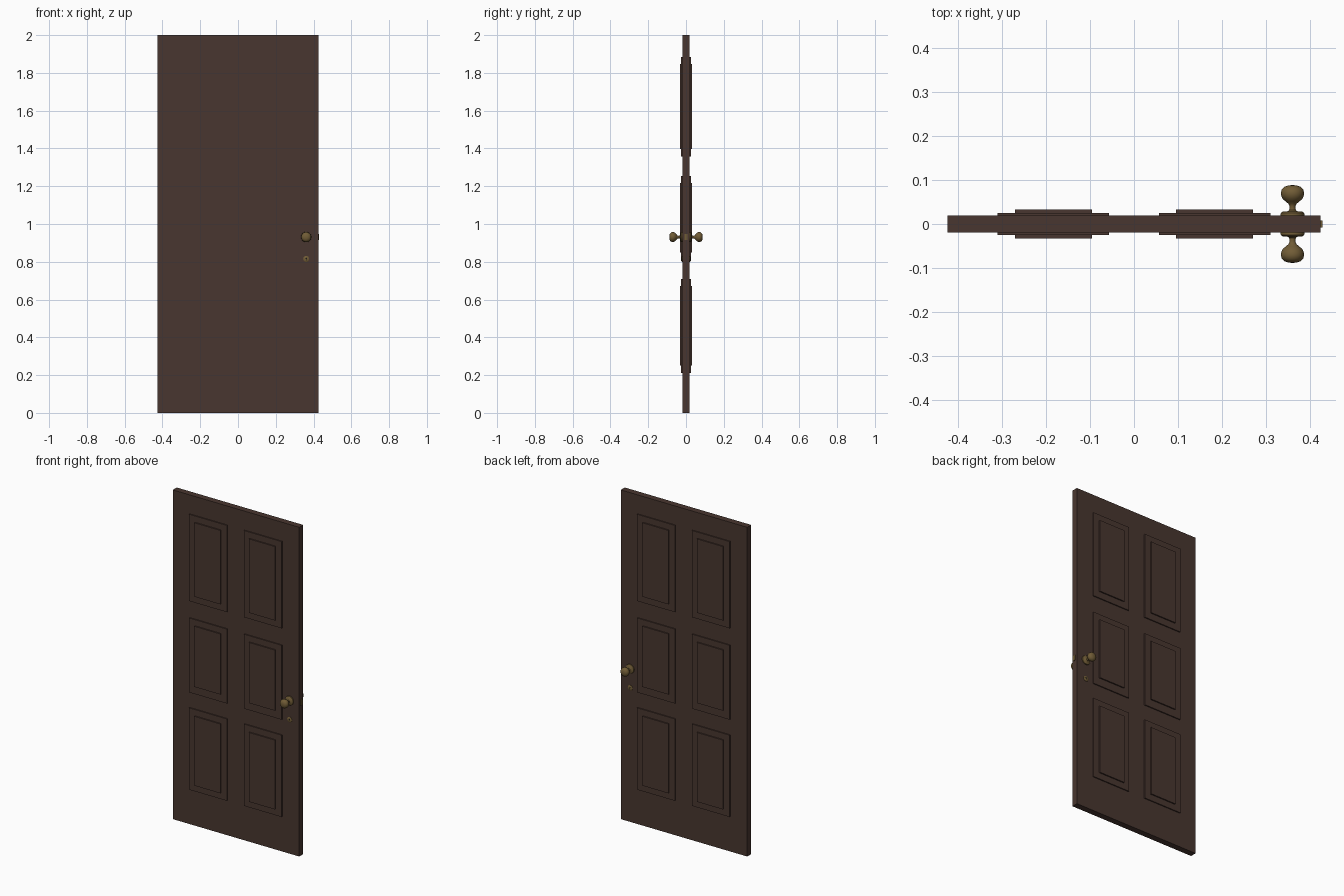
import bpy, bmesh, math
from mathutils import Vector

if "Cube" in bpy.data.objects:
    bpy.data.objects.remove(bpy.data.objects["Cube"])


def material(name, rgb):
    m = bpy.data.materials.new(name)
    m.diffuse_color = (*rgb, 1.0)
    m.use_nodes = True
    m.node_tree.nodes["Principled BSDF"].inputs["Base Color"].default_value = m.diffuse_color
    return m


WOOD = material("dark brown wood", (0.066, 0.037, 0.029))
BRASS = material("aged brass", (0.165, 0.108, 0.037))
BLACK = material("keyhole black", (0.012, 0.010, 0.008))


def finish(bm, name, mat):
    bmesh.ops.recalc_face_normals(bm, faces=bm.faces)
    me = bpy.data.meshes.new(name)
    bm.to_mesh(me)
    bm.free()
    me.materials.append(mat)
    ob = bpy.data.objects.new(name, me)
    bpy.context.collection.objects.link(ob)
    return ob


def box(name, lo, hi, mat):
    bm = bmesh.new()
    bmesh.ops.create_cube(bm, size=1)
    lo, hi = Vector(lo), Vector(hi)
    for v in bm.verts:
        v.co = (lo + hi) / 2 + v.co * (hi - lo)
    return finish(bm, name, mat)


def lathe(name, profile, x, z, side, mat, steps=32):
    """Turn (radius, distance from door centre) points about the y direction."""
    bm = bmesh.new()
    verts = [bm.verts.new((x + r, side * d, z)) for r, d in profile]
    edges = [bm.edges.new(p) for p in zip(verts, verts[1:])]
    bmesh.ops.spin(bm, geom=verts + edges, cent=(x, 0, z), axis=(0, 1, 0),
                   angle=math.tau, steps=steps, use_duplicate=False)
    bmesh.ops.remove_doubles(bm, verts=bm.verts, dist=1e-5)
    ob = finish(bm, name, mat)
    bpy.ops.object.select_all(action='DESELECT')
    ob.select_set(True)
    bpy.context.view_layer.objects.active = ob
    bpy.ops.object.shade_smooth_by_angle(angle=math.radians(40))
    return ob


# Door slab
T = 0.019
box("door_slab", (-0.425, -T, 0), (0.425, T, 2.0), WOOD)

# Six stepped raised panels on each face: (outer bottom, inner bottom, inner top, outer top)
rows = {"lower": (0.212, 0.25, 0.671, 0.709),
        "middle": (0.803, 0.85, 1.218, 1.255),
        "upper": (1.358, 1.398, 1.847, 1.885)}
for face, s in (("front", -1), ("back", 1)):
    for row, (z0, z1, z2, z3) in rows.items():
        for hand, h in (("left", -1), ("right", 1)):
            for part, xa, xb, za, zb, d in (
                    ("moulding", 0.057, 0.311, z0, z3, 0.0255),
                    ("panel", 0.096, 0.271, z1, z2, 0.033)):
                xs = sorted((h * xa, h * xb))
                ys = sorted((s * (T - 0.004), s * d))
                box(f"{face}_{row}_{hand}_{part}", (xs[0], ys[0], za),
                    (xs[1], ys[1], zb), WOOD)

# Turned knobs with rosettes, and keyhole plates
KX, KZ, HZ = 0.361, 0.931, 0.815
knob = [(0, 0.015), (0.025, 0.015), (0.0275, 0.020), (0.0265, 0.025),
        (0.022, 0.0285), (0.011, 0.0290), (0.0075, 0.032), (0.0065, 0.040),
        (0.009, 0.046), (0.016, 0.0515), (0.022, 0.057), (0.0255, 0.064),
        (0.0265, 0.071), (0.0245, 0.079), (0.018, 0.085), (0.009, 0.088),
        (0, 0.0885)]
plate = [(0, 0.015), (0.016, 0.015), (0.016, 0.021), (0.013, 0.023), (0, 0.023)]
for face, s in (("front", -1), ("back", 1)):
    lathe(f"{face}_knob", knob, KX, KZ, s, BRASS)
    lathe(f"{face}_keyhole_plate", plate, KX, HZ, s, BRASS)
    hole = [(0, 0.0225), (0.004, 0.0225), (0.004, 0.0234), (0, 0.0234)]
    lathe(f"{face}_keyhole_round", hole, KX, HZ + 0.003, s, BLACK, 16)
    ys = sorted((s * 0.0225, s * 0.0234))
    box(f"{face}_keyhole_slot", (KX - 0.002, ys[0], HZ - 0.008),
        (KX + 0.002, ys[1], HZ + 0.002), BLACK)

# Latch on the closing edge
box("latch", (0.41, -0.008, KZ - 0.016), (0.429, 0.008, KZ + 0.016), BRASS)
